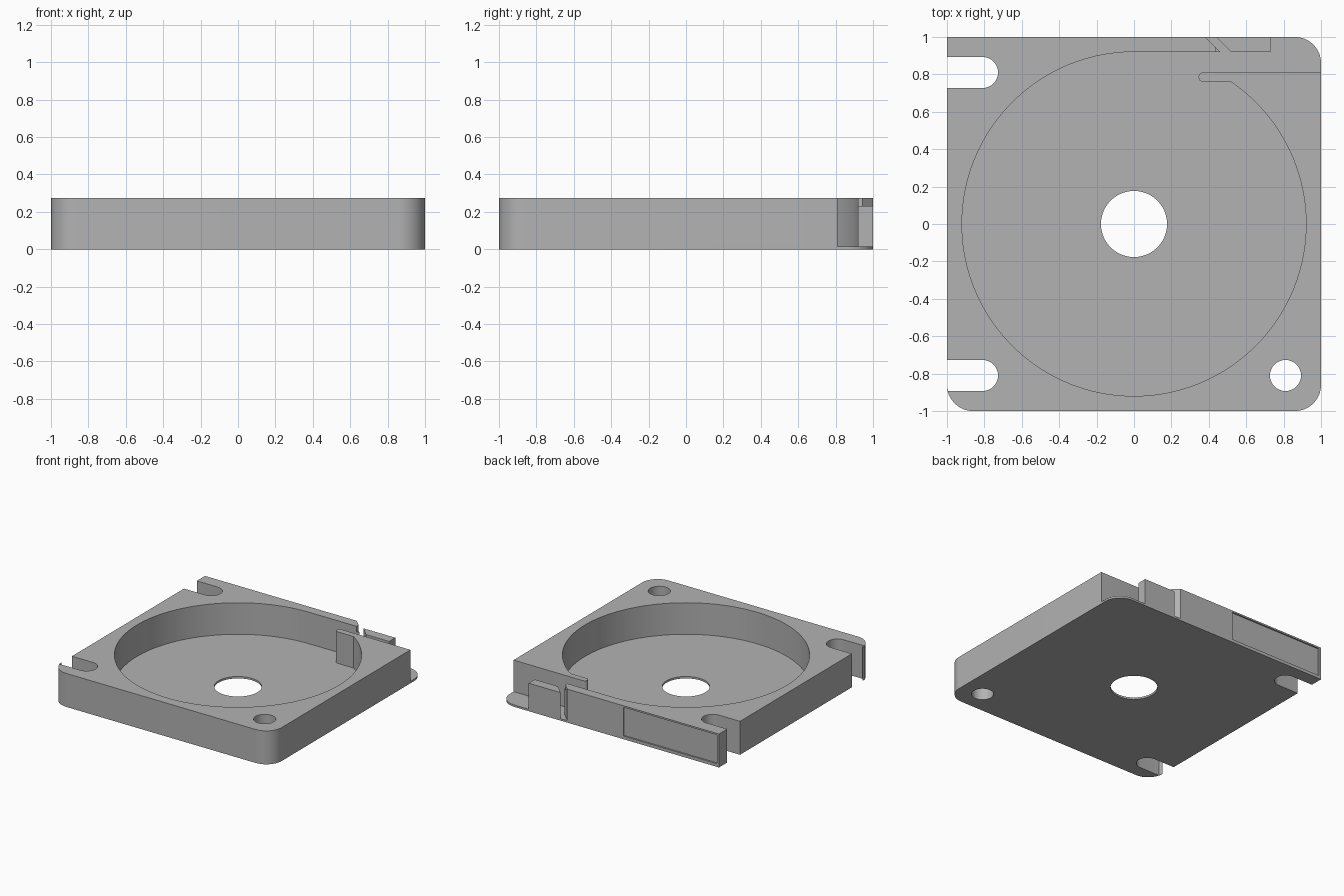
import bpy
import bmesh
from math import cos, sin, radians, atan2, degrees

cube = bpy.data.objects.get("Cube")
if cube:
    bpy.data.objects.remove(cube, do_unlink=True)

FLOOR, TOP, LOW_TOP = 0.016, 0.275, 0.23
CORNER, BORE, WALL_Y = 0.14, 0.92, 0.92
HOLE, HOLE_POS, HUB = 0.083, 0.81, 0.177

grey = bpy.data.materials.new("plain grey")
grey.use_nodes = True
grey.diffuse_color = (0.45, 0.45, 0.45, 1)
grey.node_tree.nodes["Principled BSDF"].inputs["Base Color"].default_value = (0.45, 0.45, 0.45, 1)


def arc(cx, cy, r, start, end, steps):
    """Points along an arc, angles in degrees."""
    angles = [radians(start + (end - start) * i / steps) for i in range(steps + 1)]
    return [(cx + r * cos(a), cy + r * sin(a)) for a in angles]


def circle(cx, cy, r, steps):
    return arc(cx, cy, r, 0, 360, steps)[:-1]


def slot(y):
    """Screw slot open to the left edge, walked from low y to high y."""
    return [(-1, y - HOLE)] + arc(-HOLE_POS, y, HOLE, -90, 90, 16) + [(-1, y + HOLE)]


def prism(name, loops, z0, z1):
    """Solid extruded from an outline and its optional hole loops."""
    bm = bmesh.new()
    edges = []
    for loop in loops:
        verts = [bm.verts.new((x, y, z0)) for x, y in loop]
        edges += [bm.edges.new((a, b)) for a, b in zip(verts, verts[1:] + verts[:1])]
    bmesh.ops.triangle_fill(bm, edges=edges, use_beauty=True, normal=(0, 0, 1))
    grown = bmesh.ops.extrude_face_region(bm, geom=bm.faces[:])["geom"]
    moved = [v for v in grown if isinstance(v, bmesh.types.BMVert)]
    bmesh.ops.translate(bm, verts=moved, vec=(0, 0, z1 - z0))
    bmesh.ops.recalc_face_normals(bm, faces=bm.faces[:])
    mesh = bpy.data.meshes.new(name)
    bm.to_mesh(mesh)
    bm.free()
    mesh.materials.append(grey)
    obj = bpy.data.objects.new(name, mesh)
    bpy.context.collection.objects.link(obj)
    return obj


def activate(obj):
    bpy.ops.object.select_all(action='DESELECT')
    obj.select_set(True)
    bpy.context.view_layer.objects.active = obj


# Left and front edges shared by the plate and the housing, walked clockwise
c = 1 - CORNER
edge_path = (arc(c, -c, CORNER, 0, -90, 12) + arc(-c, -c, CORNER, -90, -180, 12)
             + slot(-HOLE_POS) + slot(HOLE_POS) + [(-1, 1)])
screw_hole = circle(HOLE_POS, -HOLE_POS, HOLE, 32)

# Thin floor plate
plate = prism("base_plate",
              [edge_path + arc(c, c, CORNER, 90, 0, 12), screw_hole, circle(0, 0, HUB, 48)],
              0, FLOOR)

# Housing wall with round chamber, side outlet and tongue
tongue_in, tongue_out = 0.76, 0.81
tip = (tongue_out - tongue_in) / 2
meet_x = (BORE ** 2 - tongue_in ** 2) ** 0.5
meet_angle = degrees(atan2(tongue_in, meet_x))
outline = (edge_path
           + [(0.38, 1), (0.435, 0.945), (0.435, WALL_Y)]
           + arc(0, 0, BORE, 90, 360 + meet_angle, 100)
           + arc(0.37, tongue_in + tip, tip, 270, 90, 10)
           + [(1, tongue_out)])
housing = prism("housing", [outline, screw_hole], FLOOR, TOP)

# Shallow label recess in the back wall
cutter = prism("recess_cutter", [[(-0.98, 0.988), (-0.13, 0.988), (-0.13, 1.1), (-0.98, 1.1)]],
               0.026, 0.262)
cutter.hide_render = True
cut = housing.modifiers.new("recess", 'BOOLEAN')
cut.operation = 'DIFFERENCE'
cut.solver = 'EXACT'
cut.object = cutter
activate(housing)
bpy.ops.object.modifier_apply(modifier=cut.name)
bpy.data.objects.remove(cutter, do_unlink=True)

# Low toe of the back wall and the separate outlet block
toe = prism("wall_toe", [[(0.435, 0.945), (0.46, WALL_Y), (0.435, WALL_Y)]], FLOOR, LOW_TOP)
block = prism("outlet_block", [[(0.44, 1), (0.73, 1), (0.73, WALL_Y), (0.52, WALL_Y)]],
              FLOOR, LOW_TOP)

for part in (plate, housing, toe, block):
    activate(part)
    bpy.ops.object.shade_smooth_by_angle(angle=radians(30))
